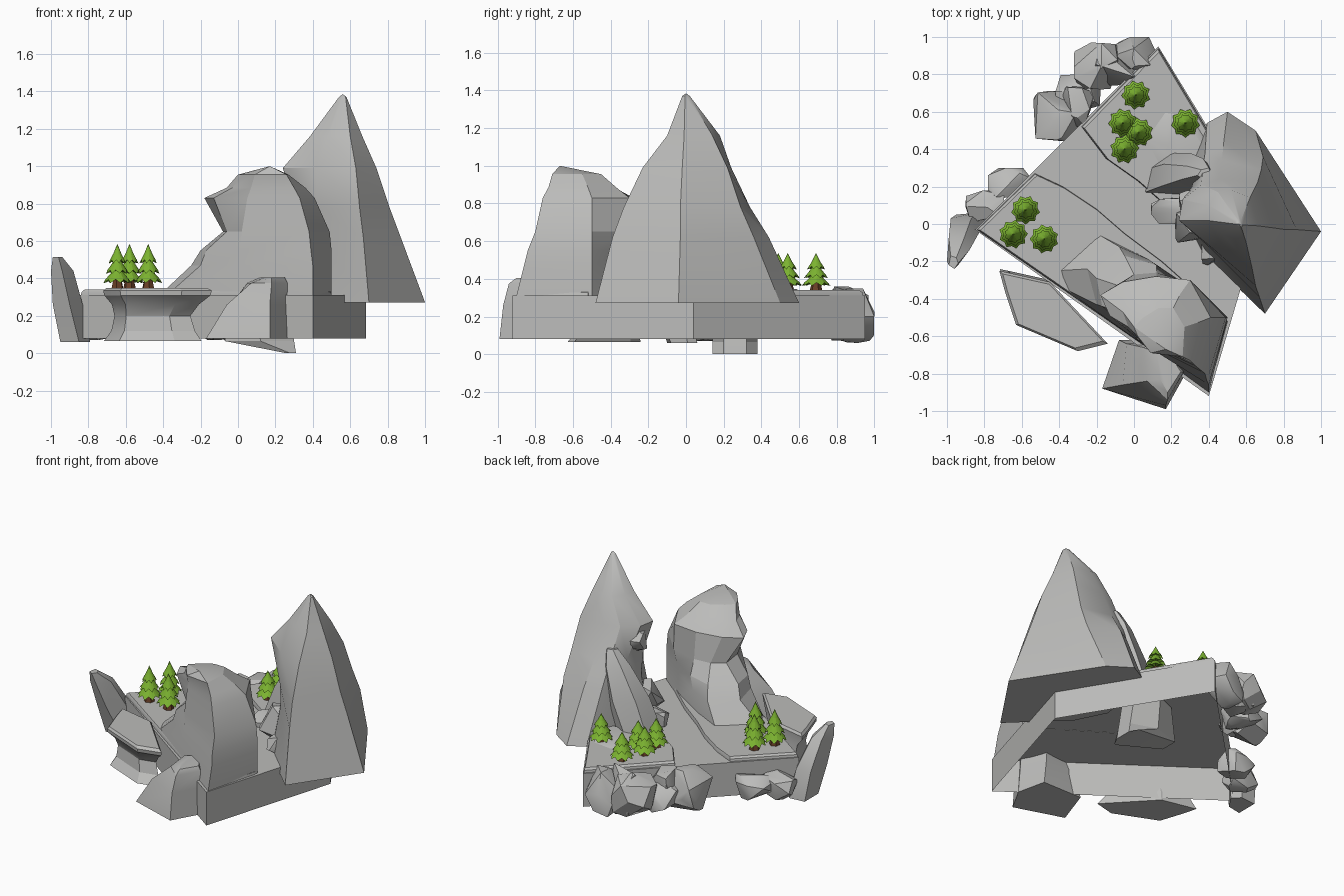
import bpy, bmesh, math, random
from mathutils import Vector


def material(name, rgb):
    m = bpy.data.materials.new(name)
    m.diffuse_color = (*rgb, 1)
    return m


ROCK = material("grey_rock", (0.50, 0.50, 0.49))
GREEN = material("pine_green", (0.20, 0.45, 0.03))
BROWN = material("trunk_brown", (0.14, 0.05, 0.02))


def finish(bm, name, mats, angle=28, recalc=True):
    if recalc:
        bmesh.ops.recalc_face_normals(bm, faces=bm.faces)
    me = bpy.data.meshes.new(name)
    bm.to_mesh(me)
    bm.free()
    for m in mats:
        me.materials.append(m)
    ob = bpy.data.objects.new(name, me)
    bpy.context.collection.objects.link(ob)
    if angle:
        bpy.ops.object.select_all(action='DESELECT')
        ob.select_set(True)
        bpy.context.view_layer.objects.active = ob
        bpy.ops.object.shade_smooth_by_angle(angle=math.radians(angle))
    return ob


def loft(name, rings, apex=None, angle=28, bottom=True):
    """Skin a list of (z, [(x, y), ...]) rings, closed by a cap or an apex."""
    bm = bmesh.new()
    vs = [[bm.verts.new((x, y, z)) for x, y in pts] for z, pts in rings]
    n = len(vs[0])
    for a, b in zip(vs, vs[1:]):
        for i in range(n):
            j = (i + 1) % n
            bm.faces.new((a[i], a[j], b[j], b[i]))
    if bottom:
        bm.faces.new(vs[0][::-1])
    if apex:
        t = bm.verts.new(apex)
        for i in range(n):
            bm.faces.new((vs[-1][i], vs[-1][(i + 1) % n], t))
    else:
        bm.faces.new(vs[-1])
    return finish(bm, name, [ROCK], angle, bottom)


def stack(name, poly, levels, angle=28, bottom=True):
    """Loft one outline through (z, scale, dx, dy) levels."""
    cx = sum(p[0] for p in poly) / len(poly)
    cy = sum(p[1] for p in poly) / len(poly)
    return loft(name, [(z, [(cx + (x - cx) * s + dx, cy + (y - cy) * s + dy) for x, y in poly])
                       for z, s, dx, dy in levels], angle=angle, bottom=bottom)


def boulder(name, x0, x1, y0, y1, z0, z1, seed, n=26):
    """Blocky faceted stone filling a bounding box."""
    rnd = random.Random(seed)
    pts = []
    for _ in range(n):
        d = Vector([rnd.gauss(0, 1) for _ in range(3)])
        pts.append(d / sum(abs(c) ** 6 for c in d) ** (1 / 6))
    lo = [min(p[k] for p in pts) for k in range(3)]
    hi = [max(p[k] for p in pts) for k in range(3)]
    box = ((x0, x1), (y0, y1), (z0, z1))
    bm = bmesh.new()
    for p in pts:
        bm.verts.new([box[k][0] + (p[k] - lo[k]) / (hi[k] - lo[k]) * (box[k][1] - box[k][0])
                      for k in range(3)])
    r = bmesh.ops.convex_hull(bm, input=bm.verts)
    bmesh.ops.delete(bm, geom=[v for v in r["geom_interior"] if isinstance(v, bmesh.types.BMVert)],
                     context='VERTS')
    bmesh.ops.dissolve_limit(bm, angle_limit=math.radians(14), verts=bm.verts, edges=bm.edges)
    return finish(bm, name, [ROCK], 32)


# Hollow base slab (open underneath) and the two raised banks with the valley between
stack("base_slab", [(-.85, -.03), (.40, -.92), (.685, .04), (.13, .95)],
      [(.08, 1, 0, 0), (.312, 1, 0, 0)], bottom=False)
stack("west_bank", [(-.84, -.03), (.40, -.89), (.50, -.52), (.33, -.36), (.15, -.20),
                    (-.05, -.05), (-.20, .08), (-.38, .20), (-.53, .27)],
      [(.312, 1, 0, 0), (.328, .995, 0, 0), (.34, .975, 0, 0)], bottom=False)
stack("east_bank", [(-.28, .52), (-.15, .35), (.02, .23), (.28, .0), (.50, -.22), (.60, -.20),
                    (.67, .04), (.40, .49), (.13, .94)],
      [(.312, 1, 0, 0), (.328, .995, 0, 0), (.34, .97, 0, 0)], bottom=False)
stack("east_mound", [(.02, .45), (.12, .27), (.33, .3), (.4, .44), (.3, .6), (.14, .62)],
      [(.325, 1, 0, 0), (.345, .8, .02, 0), (.36, .5, .06, -.03)], bottom=False)

# Tall peak on the right, overhanging on its west side
loft("tall_peak", [
    (.272, [(1.0, -.04), (.70, -.48), (.36, -.15), (.26, .05), (.29, .30), (.39, .54), (.50, .60), (.65, .50)]),
    (.62, [(.87, -.03), (.67, -.39), (.42, -.13), (.31, .05), (.32, .26), (.38, .38), (.48, .44), (.69, .36)]),
    (.78, [(.81, -.03), (.65, -.33), (.42, -.14), (.30, .04), (.31, .20), (.37, .31), (.47, .34), (.68, .29)]),
    (.99, [(.74, -.02), (.63, -.23), (.42, -.13), (.24, .02), (.26, .13), (.36, .21), (.46, .24), (.66, .22)]),
    (1.16, [(.665, -.01), (.60, -.10), (.48, -.06), (.385, .02), (.40, .10), (.45, .17), (.52, .18), (.62, .14)]),
    (1.37, [(.58, -.005), (.575, -.02), (.56, -.015), (.54, 0), (.54, .01), (.55, .02), (.56, .02), (.57, .015)]),
], apex=(.56, 0, 1.385))

# Stepped crag along the front edge
loft("stepped_crag", [
    (.31, [(.40, -.90), (.50, -.50), (.30, -.34), (.0, -.15), (-.20, -.05), (-.42, -.25), (-.38, -.34), (.0, -.61)]),
    (.47, [(.40, -.86), (.50, -.50), (.31, -.36), (.08, -.19), (-.08, -.12), (-.25, -.24), (-.20, -.43), (.0, -.61)]),
    (.55, [(.39, -.84), (.50, -.50), (.32, -.35), (.12, -.22), (-.05, -.17), (-.20, -.29), (-.17, -.44), (.01, -.60)]),
    (.65, [(.38, -.80), (.49, -.50), (.32, -.32), (.12, -.26), (.0, -.27), (-.08, -.33), (-.06, -.48), (.02, -.62)]),
    (.83, [(.33, -.76), (.41, -.50), (.30, -.30), (.12, -.28), (-.06, -.31), (-.18, -.38), (-.13, -.49), (.05, -.63)]),
    (.885, [(.30, -.73), (.36, -.52), (.25, -.37), (.10, -.38), (-.02, -.42), (-.06, -.47), (-.03, -.55), (.07, -.65)]),
    (.955, [(.26, -.71), (.27, -.55), (.21, -.45), (.13, -.45), (.05, -.50), (.0, -.55), (.02, -.60), (.09, -.69)]),
], apex=(.17, -.67, 1.0), angle=18)

# Leaning shard beyond the west corner
loft("west_shard", [
    (.06, [(-.95, -.10), (-.85, -.08), (-.79, .01), (-.84, .06), (-.95, .05)]),
    (.26, [(-.99, -.14), (-.90, -.16), (-.83, -.05), (-.87, .03), (-.98, .03)]),
    (.44, [(-1.0, -.20), (-.94, -.22), (-.88, -.14), (-.91, -.08), (-.99, -.07)]),
    (.515, [(-.99, -.22), (-.96, -.24), (-.94, -.21), (-.95, -.18), (-.98, -.17)])])

# Waisted flat-topped rock at the front left
stack("table_rock", [(-.72, -.25), (-.69, -.36), (-.63, -.54), (-.30, -.68), (-.14, -.64), (-.45, -.31)],
      [(.065, .9, -.02, .03), (.12, .77, -.01, .05), (.20, .70, -.01, .05), (.26, .80, 0, .03),
       (.31, .98, 0, 0), (.335, 1, 0, 0), (.35, .92, 0, 0)])

# Front boulder with sloping left side
loft("front_boulder", [
    (.08, [(-.17, -.88), (.17, -.99), (.265, -.82), (.22, -.62), (-.08, -.62)]),
    (.26, [(-.06, -.86), (.17, -.97), (.265, -.80), (.20, -.62), (-.04, -.64)]),
    (.375, [(.07, -.84), (.18, -.94), (.265, -.79), (.18, -.64), (.05, -.66)]),
    (.405, [(.14, -.83), (.18, -.90), (.25, -.79), (.18, -.68), (.12, -.69)])])

# Loose stones: x range, y range, z range, seed
for i, b in enumerate([
        (-.32, -.08, .72, .97, .08, .36, 1), (-.22, .02, .74, .95, .07, .36, 2),
        (-.10, .12, .82, 1.0, .06, .35, 3), (-.42, -.18, .61, .80, .08, .28, 4),
        (-.54, -.28, .44, .71, .08, .34, 5), (-.38, -.21, .52, .74, .10, .34, 6),
        (-.78, -.55, .14, .30, .08, .24, 7), (-.90, -.69, .01, .18, .07, .24, 8),
        (.24, .42, .06, .18, .80, .95, 9), (.36, .50, -.22, -.06, .31, .42, 10),
        (.09, .36, .0, .14, .31, .43, 11), (.22, .40, -.10, .08, .31, .55, 12)]):
    boulder(f"stone_{i + 1}", *b)

# Slanted shard leaning on the peak
loft("peak_shard", [
    (.32, [(.06, .17), (.34, .15), (.42, .26), (.20, .38), (.09, .30)]),
    (.55, [(.14, .20), (.38, .17), (.45, .26), (.30, .38), (.16, .32)]),
    (.76, [(.26, .24), (.38, .20), (.44, .27), (.37, .35), (.28, .31)]),
    (.86, [(.34, .26), (.37, .24), (.41, .26), (.40, .30), (.36, .29)])])

# Prism-shaped rock hanging inside the hollow slab
loft("under_rock", [
    (.0, [(.31, .20), (.31, .32), (.28, .38), (.26, .38), (.26, .14), (.28, .14)]),
    (.065, [(.30, .20), (.30, .32), (.12, .38), (-.07, .32), (-.07, .20), (.12, .14)]),
    (.305, [(.26, .20), (.26, .32), (.10, .38), (-.04, .32), (-.04, .20), (.10, .14)])])


def tree(name, x, y, z, h):
    """Pine with a flared trunk and three star-edged tiers."""
    bm = bmesh.new()
    rot = x * 40

    def ring(r, zz, n, star=1, drop=0):
        return [bm.verts.new((x + r * (star if i % 2 else 1) * math.cos(rot + i * math.tau / n),
                              y + r * (star if i % 2 else 1) * math.sin(rot + i * math.tau / n),
                              z + h * (zz + (drop if i % 2 else 0)))) for i in range(n)]
    a, b = ring(.036, 0, 6), ring(.02, .3, 6)
    for i in range(6):
        bm.faces.new((a[i], a[(i + 1) % 6], b[(i + 1) % 6], b[i])).material_index = 1
    for r, z0, z1 in ((.078, .16, .58), (.064, .36, .8), (.048, .58, 1.0)):
        rim = ring(r, z0, 18, .82, .08)
        mid = ring(r * .45, z0 + (z1 - z0) * .5, 18)
        top = bm.verts.new((x, y, z + h * z1))
        under = bm.verts.new((x, y, z + h * (z0 + .1)))
        for i in range(18):
            j = (i + 1) % 18
            bm.faces.new((rim[i], rim[j], mid[j], mid[i]))
            bm.faces.new((mid[i], mid[j], top))
            bm.faces.new((rim[j], rim[i], under))
    finish(bm, name, [GREEN, BROWN], 0)


# Two groves of pines
for i, (x, y) in enumerate([(-.58, .075), (-.645, -.055), (-.48, -.08)]):
    tree(f"west_pine_{i + 1}", x, y, .335, .25)
for i, (x, y) in enumerate([(.01, .69), (-.06, .54), (.025, .49), (-.05, .40), (.275, .54)]):
    tree(f"east_pine_{i + 1}", x, y, .33, .207)
